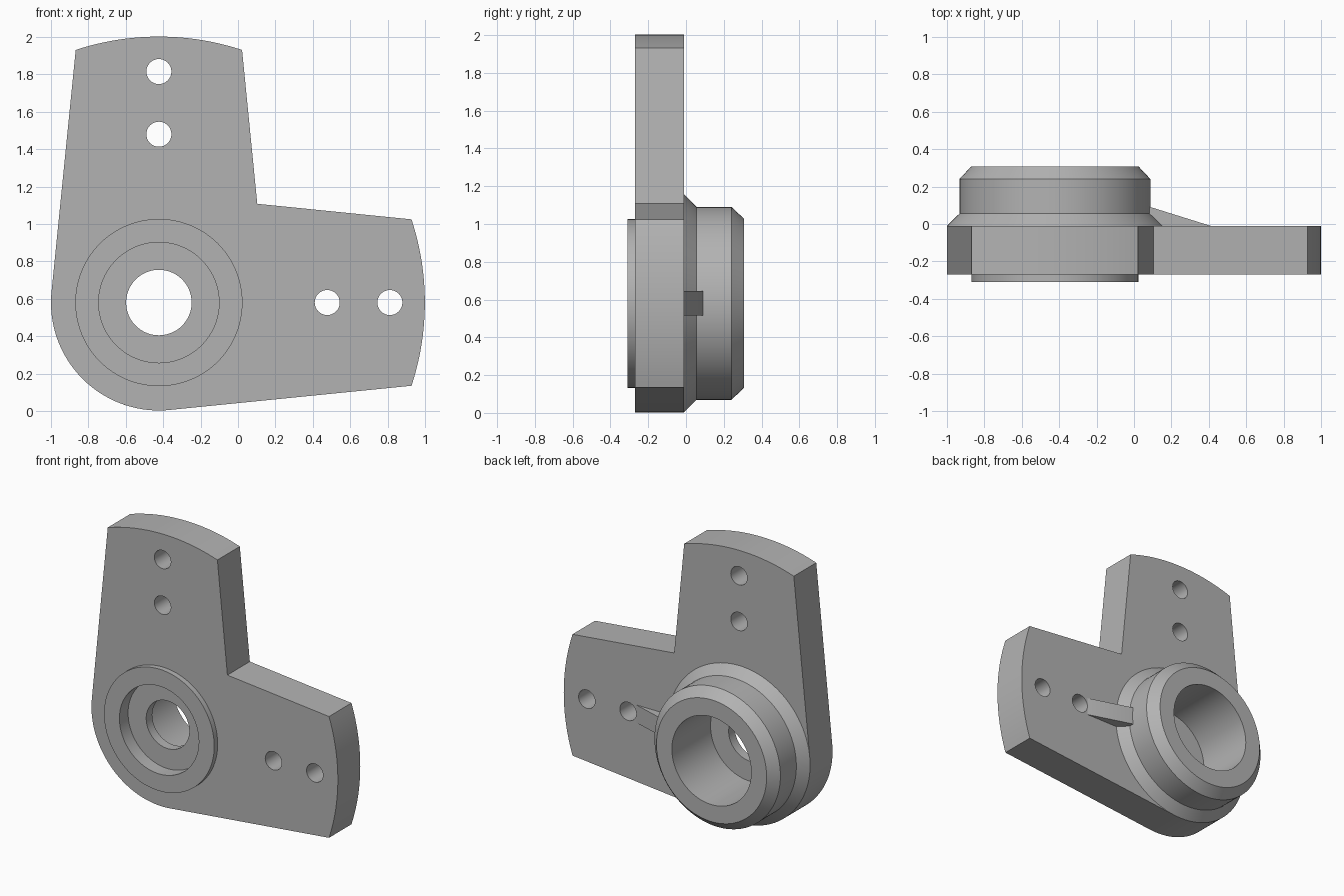
import bpy, bmesh
from math import sin, cos, radians, atan2, degrees, hypot, pi

if "Cube" in bpy.data.objects:
    bpy.data.objects.remove(bpy.data.objects["Cube"], do_unlink=True)

CX, CZ = -0.423, 0.58          # hub axis
FRONT, BACK = -0.27, -0.01     # plate faces
HUB_R, ARM_R, HOLE_R = 0.577, 1.422, 0.067

grey = bpy.data.materials.new("machined grey")
grey.use_nodes = True
colour = (0.45, 0.45, 0.45, 1)
grey.diffuse_color = colour
grey.node_tree.nodes["Principled BSDF"].inputs["Base Color"].default_value = colour


def arc(x, z, r, start, end, steps):
    """Points on a circle between two angles in degrees."""
    angles = [radians(start + (end - start) * i / steps) for i in range(steps + 1)]
    return [(x + r * cos(a), z + r * sin(a)) for a in angles]


def finish(obj, angle=25):
    """Weld, orient, colour and shade a part."""
    bm = bmesh.new()
    bm.from_mesh(obj.data)
    bmesh.ops.remove_doubles(bm, verts=bm.verts, dist=0.0001)
    bmesh.ops.recalc_face_normals(bm, faces=bm.faces)
    bm.to_mesh(obj.data)
    bm.free()
    obj.data.materials.clear()
    obj.data.materials.append(grey)
    bpy.ops.object.select_all(action="DESELECT")
    obj.select_set(True)
    bpy.context.view_layer.objects.active = obj
    bpy.ops.object.shade_smooth_by_angle(angle=radians(angle))


def extruded(name, outlines, y0, y1):
    """Flat outlines in x and z, inner ones cut as holes, made solid along y."""
    curve = bpy.data.curves.new(name, "CURVE")
    curve.dimensions = "2D"
    curve.fill_mode = "BOTH"
    curve.extrude = (y1 - y0) / 2
    for pts in outlines:
        spline = curve.splines.new("POLY")
        spline.points.add(len(pts) - 1)
        for p, (x, z) in zip(spline.points, pts):
            p.co = (x, z, 0, 1)
        spline.use_cyclic_u = True
    obj = bpy.data.objects.new(name, curve)
    bpy.context.collection.objects.link(obj)
    obj.location.y = (y0 + y1) / 2
    obj.rotation_euler.x = pi / 2
    bpy.ops.object.select_all(action="DESELECT")
    obj.select_set(True)
    bpy.context.view_layer.objects.active = obj
    bpy.ops.object.convert(target="MESH")
    obj = bpy.context.view_layer.objects.active
    finish(obj)
    return obj


def lathe(name, profile, steps=96):
    """Closed profile of (radius, y) turned about the hub axis."""
    bm = bmesh.new()
    verts = [bm.verts.new((CX + r, y, CZ)) for r, y in profile]
    edges = [bm.edges.new((a, b)) for a, b in zip(verts, verts[1:] + verts[:1])]
    bmesh.ops.spin(bm, geom=verts + edges, cent=(CX, 0, CZ), axis=(0, 1, 0),
                   angle=2 * pi, steps=steps, use_merge=True)
    mesh = bpy.data.meshes.new(name)
    bm.to_mesh(mesh)
    bm.free()
    obj = bpy.data.objects.new(name, mesh)
    bpy.context.collection.objects.link(obj)
    finish(obj)


# Two-armed plate: rounded hub corner, tapered arms with curved ends
half = degrees(atan2(0.4445, 1.35))
taper = 5.7
outline = arc(CX, CZ, HUB_R, 180 - taper, 270 + taper, 48)
outline += arc(CX, CZ, ARM_R, -half, half, 24)
outline += [(0.103, 1.108)]
outline += arc(CX, CZ, ARM_R, 90 - half, 90 + half, 24)

# Bolt holes along each arm, plus the seat for the hub
holes = [arc(CX, CZ, 0.44, 0, 356.25, 95)]
for d in (0.9, 1.235):
    for x, z in ((CX + d, CZ), (CX, CZ + d)):
        holes.append(arc(x, z, HOLE_R, 0, 348.75, 31))
extruded("plate", [outline] + holes, FRONT, BACK)

# Hub: front rim and recess, thin web with bore, flared and chamfered rear boss
lathe("hub", [
    (0.175, -0.21), (0.322, -0.21), (0.322, -0.31), (0.447, -0.31),
    (0.447, -0.02), (HUB_R, BACK), (0.511, 0.055), (0.511, 0.24),
    (0.447, 0.308), (0.322, 0.308), (0.322, -0.14), (0.175, -0.14),
])

# Small sloping rib from the boss down to the plate
bm = bmesh.new()
side = [(0.03, BACK - 0.01), (0.41, BACK - 0.01), (0.41, BACK), (0.09, 0.09), (0.03, 0.09)]
face = bm.faces.new([bm.verts.new((x, y, CZ - 0.065)) for x, y in side])
top = bmesh.ops.extrude_face_region(bm, geom=[face])["geom"]
bmesh.ops.translate(bm, vec=(0, 0, 0.13),
                    verts=[v for v in top if isinstance(v, bmesh.types.BMVert)])
mesh = bpy.data.meshes.new("rib")
bm.to_mesh(mesh)
bm.free()
rib = bpy.data.objects.new("rib", mesh)
bpy.context.collection.objects.link(rib)
finish(rib)
